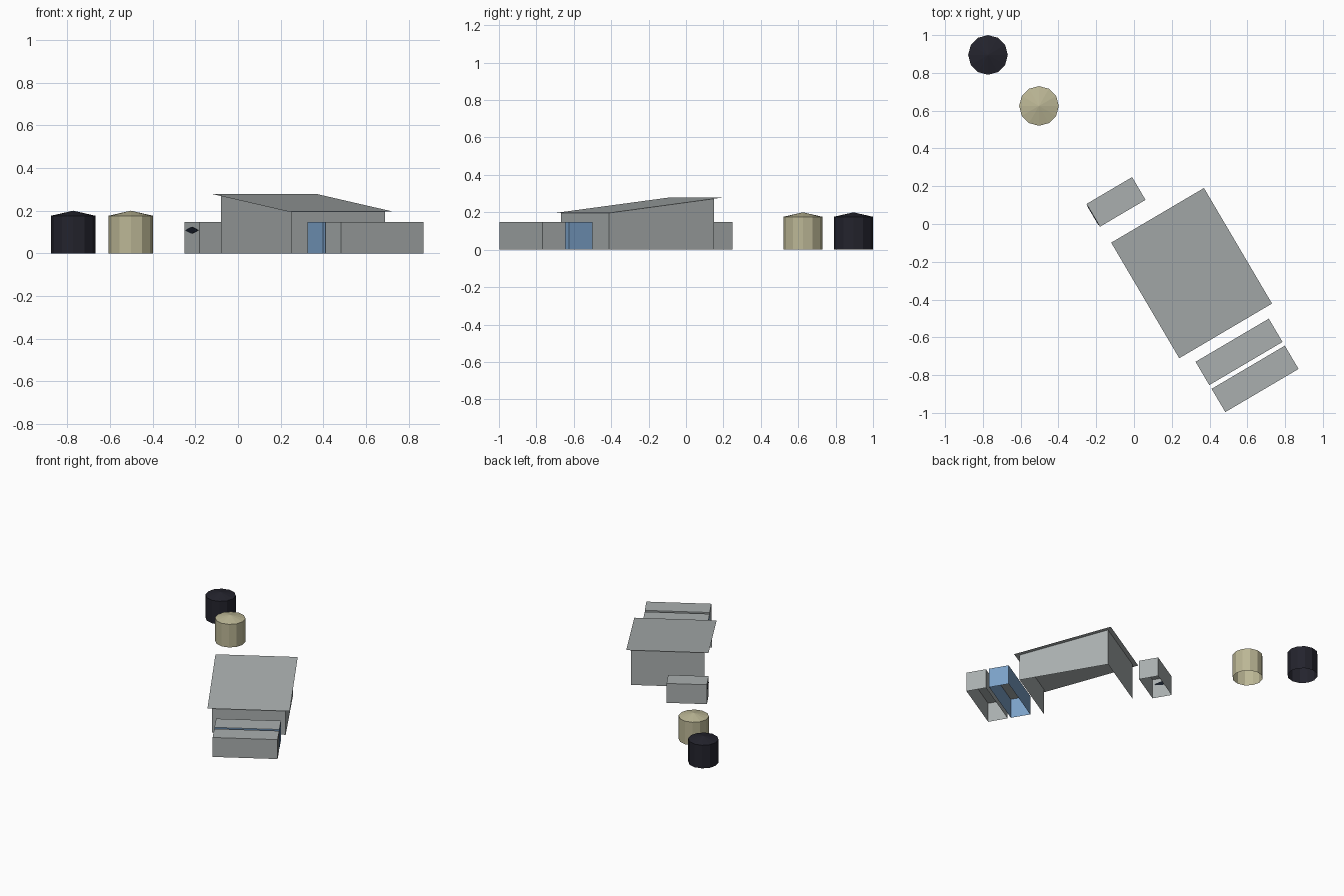
import bpy, bmesh, math

if "Cube" in bpy.data.objects:
    bpy.data.objects.remove(bpy.data.objects["Cube"])

YARD_ANGLE = math.radians(30.5)   # buildings share one orientation


def material(name, rgb):
    m = bpy.data.materials.new(name)
    m.diffuse_color = (*rgb, 1.0)
    m.use_nodes = True
    m.node_tree.nodes["Principled BSDF"].inputs["Base Color"].default_value = m.diffuse_color
    return m


GREY = material("grey_metal", (0.40, 0.43, 0.43))
BLUE = material("blue_paint", (0.20, 0.36, 0.58))
TAN = material("tan_tank", (0.50, 0.47, 0.30))
DARK = material("dark_tank_paint", (0.017, 0.017, 0.026))
BLACK = material("sign_black", (0.008, 0.012, 0.02))


def finish(name, bm, mats, loc, angle=YARD_ANGLE):
    mesh = bpy.data.meshes.new(name)
    bm.to_mesh(mesh)
    bm.free()
    for m in mats:
        mesh.materials.append(m)
    ob = bpy.data.objects.new(name, mesh)
    ob.location = loc
    ob.rotation_euler.z = angle
    bpy.context.collection.objects.link(ob)
    return ob


def quad(bm, *points):
    return bm.faces.new([bm.verts.new(p) for p in points])


def container(name, x, y, length, width, height, wall):
    """Open-bottomed box with a grey lid and coloured walls."""
    bm = bmesh.new()
    bmesh.ops.create_cube(bm, size=1)
    bmesh.ops.scale(bm, vec=(length, width, height), verts=bm.verts)
    bmesh.ops.translate(bm, vec=(0, 0, height / 2), verts=bm.verts)
    bm.normal_update()
    floor = [f for f in bm.faces if f.normal.z < -0.5]
    bmesh.ops.delete(bm, geom=floor, context='FACES_ONLY')
    for f in bm.faces:
        f.material_index = 1 if f.normal.z > 0.5 else 0
    return finish(name, bm, [wall, GREY], (x, y, 0))


def tank(name, x, y, mat, r=0.105, sides=12, wall=0.176, peak=0.2):
    """Faceted drum with a shallow cone lid, open underneath."""
    bm = bmesh.new()
    ring = [(r * math.cos(2 * math.pi * i / sides), r * math.sin(2 * math.pi * i / sides))
            for i in range(sides)]
    low = [bm.verts.new((a, b, 0)) for a, b in ring]
    top = [bm.verts.new((a, b, wall)) for a, b in ring]
    tip = bm.verts.new((0, 0, peak))
    for i in range(sides):
        j = (i + 1) % sides
        bm.faces.new((low[i], low[j], top[j], top[i]))
        bm.faces.new((top[i], top[j], tip))
    return finish(name, bm, [mat], (x, y, 0), 0)


# shed: single-pitch roof sheet over three walls, left side open
HX, HY, INSET = 0.285, 0.355, 0.03


def roof_z(y):
    return 0.2365 + 0.0415 * y / HY


SHED = (0.305, -0.26, 0)
bm = bmesh.new()
quad(bm, *[(x, y, roof_z(y)) for x, y in ((-HX, -HY), (HX, -HY), (HX, HY), (-HX, HY))])
finish("shed_roof", bm, [GREY], SHED)

wx, wy = HX - INSET, HY - INSET
bm = bmesh.new()
corners = [(-wx, -wy), (wx, -wy), (wx, wy), (-wx, wy)]
for (x0, y0), (x1, y1) in zip(corners, corners[1:]):
    quad(bm, (x0, y0, 0), (x1, y1, 0), (x1, y1, roof_z(y1)), (x0, y0, roof_z(y0)))
bmesh.ops.remove_doubles(bm, verts=bm.verts, dist=0.0001)
finish("shed_walls", bm, [GREY], SHED)

# containers
container("small_container", -0.095, 0.117, 0.28, 0.14, 0.148, GREY)
container("blue_container", 0.556, -0.677, 0.45, 0.143, 0.148, BLUE)
container("grey_container", 0.641, -0.82, 0.45, 0.143, 0.148, GREY)

# dark sign plate on the left end of the small container
bm = bmesh.new()
profile = [(-0.06, 0), (-0.03, 0.009), (0, 0.016), (0.03, 0.009),
           (0.06, 0), (0.03, -0.009), (0, -0.016), (-0.03, -0.009)]
face = bm.faces.new([bm.verts.new((0, a, b)) for a, b in profile])
ext = bmesh.ops.extrude_face_region(bm, geom=[face])
bmesh.ops.translate(bm, vec=(-0.004, 0, 0),
                    verts=[v for v in ext["geom"] if isinstance(v, bmesh.types.BMVert)])
bmesh.ops.recalc_face_normals(bm, faces=bm.faces)
c, s = math.cos(YARD_ANGLE), math.sin(YARD_ANGLE)
finish("end_sign", bm, [BLACK], (-0.095 - 0.139 * c, 0.117 - 0.139 * s, 0.108))

# tanks
tank("tan_tank", -0.503, 0.625, TAN)
tank("dark_tank", -0.773, 0.895, DARK)
